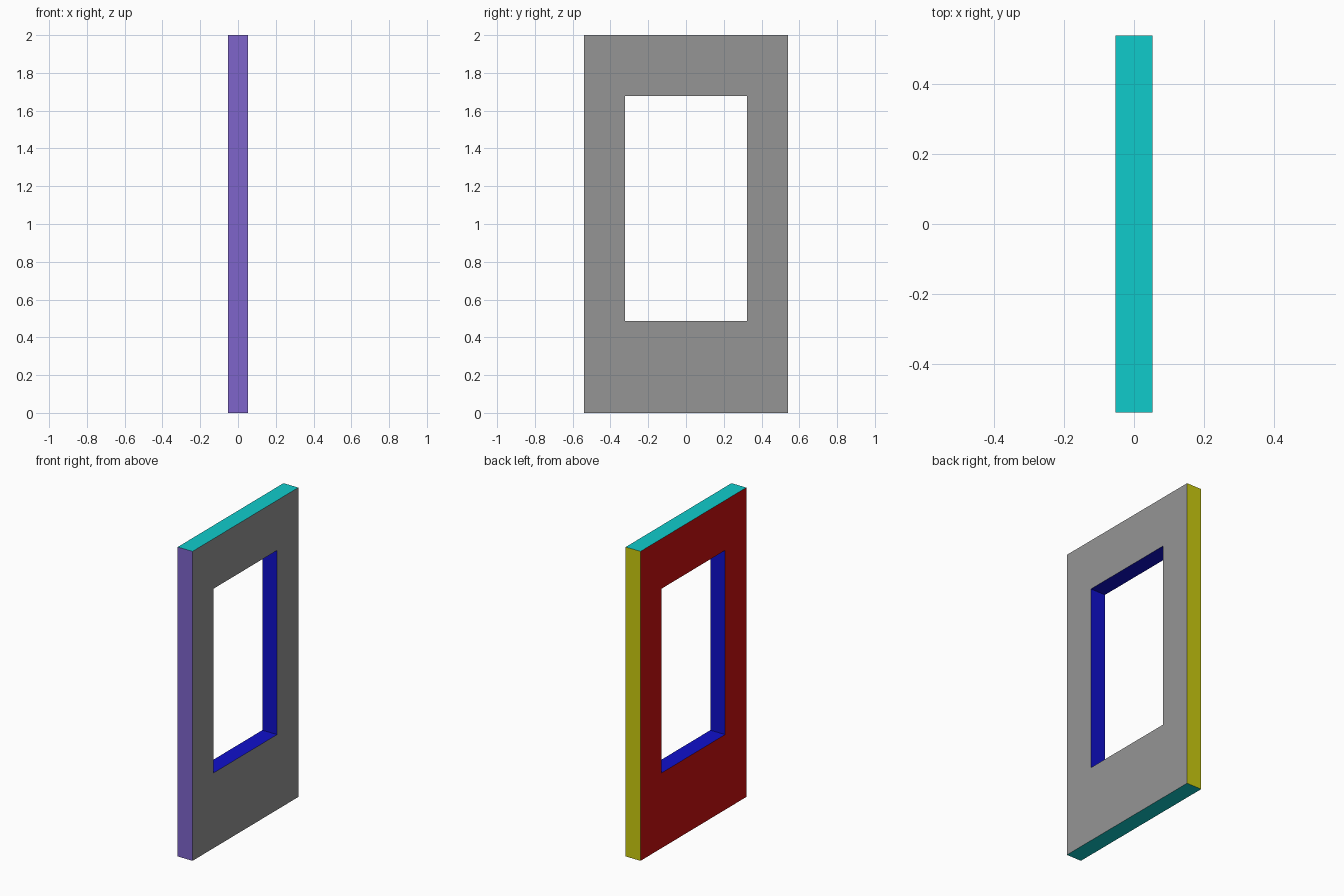
import bpy, bmesh

if "Cube" in bpy.data.objects:
    bpy.data.objects.remove(bpy.data.objects["Cube"])

HALF_X, HALF_Y, HEIGHT = 0.053, 0.54, 2.0
OPEN_Y, OPEN_Z0, OPEN_Z1 = 0.324, 0.486, 1.677

COLORS = {
    "right_grey": (0.30, 0.30, 0.30),
    "left_red": (0.60, 0.005, 0.005),
    "front_purple": (0.21, 0.13, 0.60),
    "back_yellow": (0.60, 0.60, 0.005),
    "top_bottom_cyan": (0.005, 0.60, 0.60),
    "opening_blue": (0.005, 0.005, 0.60),
}
SLOT = {name: i for i, name in enumerate(COLORS)}


def rect_ring(bm, x, half_y, z0, z1):
    """Rectangle of vertices, starting bottom front, anticlockwise from +x."""
    corners = [(-half_y, z0), (half_y, z0), (half_y, z1), (-half_y, z1)]
    return [bm.verts.new((x, y, z)) for y, z in corners]


def bridge(bm, a, b, slots):
    """Four quads between two rings, each with its own colour."""
    for i in range(4):
        j = (i + 1) % 4
        face = bm.faces.new((a[i], a[j], b[j], b[i]))
        face.material_index = SLOT[slots[i]]


bm = bmesh.new()
outer_l, outer_r = [rect_ring(bm, x, HALF_Y, 0, HEIGHT) for x in (-HALF_X, HALF_X)]
inner_l, inner_r = [rect_ring(bm, x, OPEN_Y, OPEN_Z0, OPEN_Z1) for x in (-HALF_X, HALF_X)]

# Broad faces, outer edges and window reveal
bridge(bm, outer_r, inner_r, ["right_grey"] * 4)
bridge(bm, inner_l, outer_l, ["left_red"] * 4)
bridge(bm, outer_l, outer_r,
       ["top_bottom_cyan", "back_yellow", "top_bottom_cyan", "front_purple"])
bridge(bm, inner_r, inner_l, ["opening_blue"] * 4)
bmesh.ops.recalc_face_normals(bm, faces=bm.faces)

mesh = bpy.data.meshes.new("door_panel")
for name, rgb in COLORS.items():
    mat = bpy.data.materials.new(name)
    mat.diffuse_color = (*rgb, 1)
    mat.use_nodes = True
    mat.node_tree.nodes["Principled BSDF"].inputs["Base Color"].default_value = mat.diffuse_color
    mesh.materials.append(mat)
bm.to_mesh(mesh)
bm.free()
bpy.context.collection.objects.link(bpy.data.objects.new("door_panel", mesh))
